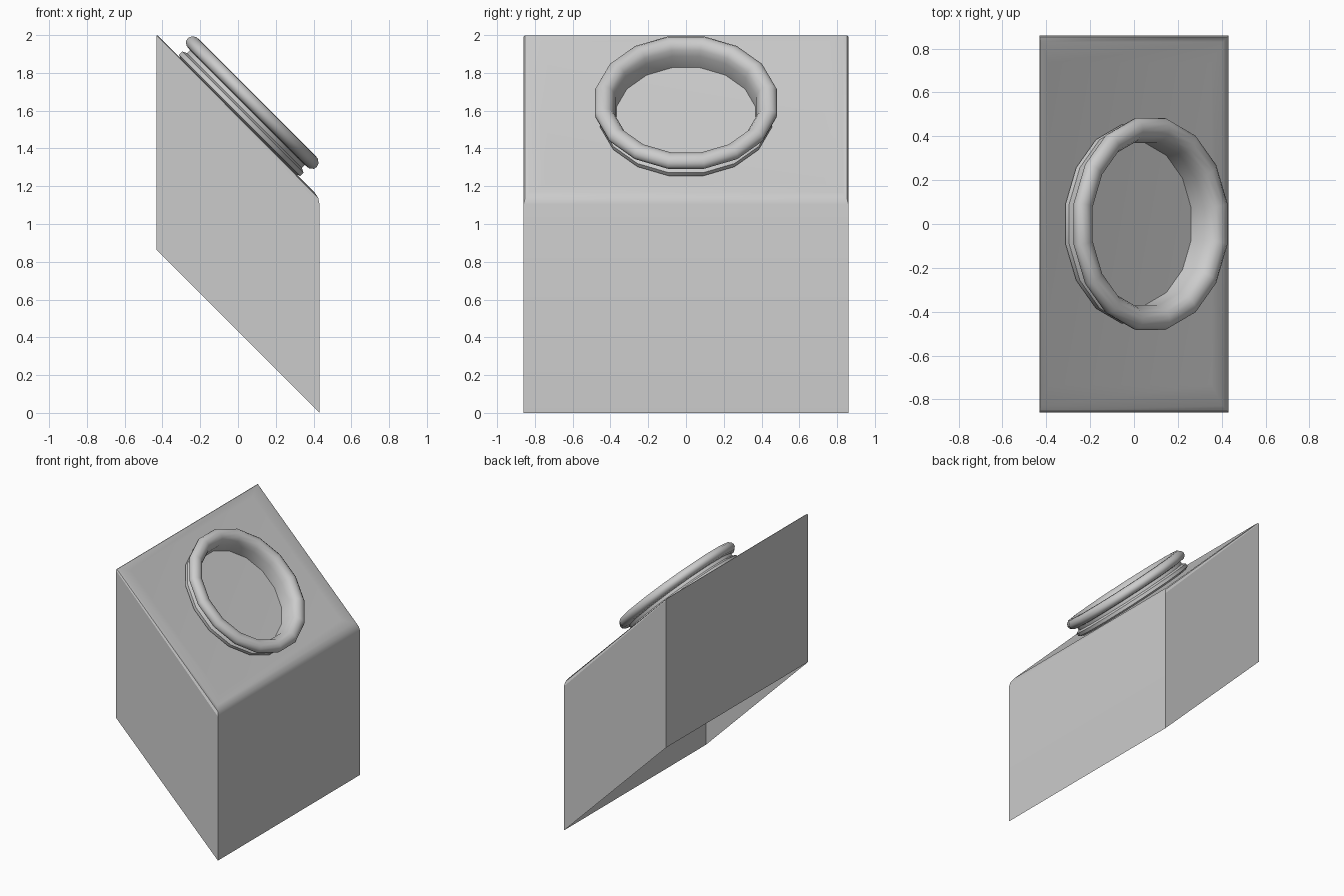
import bpy, bmesh
from math import pi, cos, sin

if "Cube" in bpy.data.objects:
    bpy.data.objects.remove(bpy.data.objects["Cube"])


def make_object(name, bm, angle):
    bmesh.ops.recalc_face_normals(bm, faces=bm.faces)
    mesh = bpy.data.meshes.new(name)
    bm.to_mesh(mesh)
    bm.free()
    ob = bpy.data.objects.new(name, mesh)
    bpy.context.collection.objects.link(ob)
    bpy.ops.object.select_all(action='DESELECT')
    ob.select_set(True)
    bpy.context.view_layer.objects.active = ob
    bpy.ops.object.shade_smooth_by_angle(angle=angle)
    return ob


def bridge(bm, a, b):
    n = len(a)
    for i in range(n):
        j = (i + 1) % n
        bm.faces.new((a[i], a[j], b[j], b[i]))


# Slanted block, open underneath: rectangular loops on 45-degree planes
# (left x, right x, half depth, x+z on the left, x+z on the right)
loops = [
    (-0.432, 0.432, 0.860, 0.432, 0.432),
    (-0.432, 0.432, 0.860, 1.560, 1.535),
    (-0.430, 0.425, 0.852, 1.569, 1.563),
    (-0.426, 0.405, 0.830, 1.573, 1.573),
    (-0.390, 0.355, 0.735, 1.567, 1.567),
]
bm = bmesh.new()
rings = []
for xl, xr, y, sl, sr in loops:
    corners = ((xl, -y, sl), (xr, -y, sr), (xr, y, sr), (xl, y, sl))
    rings.append([bm.verts.new((cx, cy, s - cx)) for cx, cy, s in corners])
for a, b in zip(rings, rings[1:]):
    bridge(bm, a, b)
bm.faces.new(rings[-1])
make_object("slanted_block", bm, pi / 6)

# Round rim: 16-sided lathe of a collar, groove and rolled lip
profile = [
    (0.435, 0.000), (0.463, 0.012), (0.463, 0.036), (0.438, 0.048),
    (0.438, 0.070), (0.470, 0.074), (0.488, 0.090), (0.492, 0.108),
    (0.484, 0.128), (0.464, 0.143), (0.436, 0.145), (0.408, 0.134),
    (0.393, 0.112), (0.380, 0.080), (0.376, 0.000),
]
SIDES = 16
bm = bmesh.new()
rings = []
for r, h in profile:
    angles = [(i + 0.5) * 2 * pi / SIDES for i in range(SIDES)]
    rings.append([bm.verts.new((r * cos(a), r * sin(a), h)) for a in angles])
for a, b in zip(rings, rings[1:]):
    bridge(bm, a, b)
rim = make_object("round_rim", bm, pi / 5)
rim.location = (0, 0, 1.567)
rim.rotation_euler = (0, pi / 4, 0)
